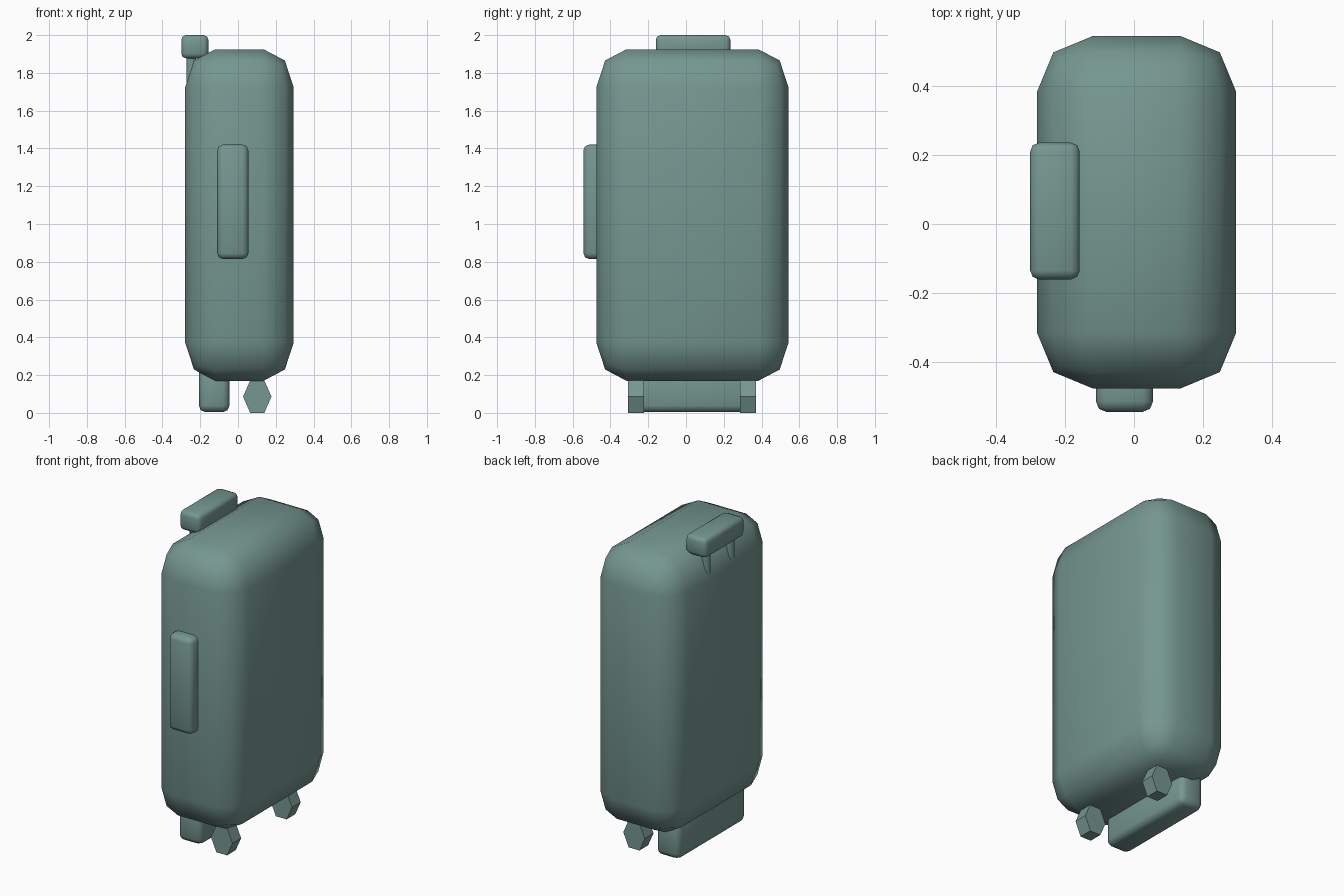
import bpy, bmesh, math
from mathutils import Matrix, Vector

if "Cube" in bpy.data.objects:
    bpy.data.objects.remove(bpy.data.objects["Cube"])

paint = bpy.data.materials.new("muted_teal")
paint.diffuse_color = (0.18, 0.31, 0.28, 1)
paint.use_nodes = True
paint.node_tree.nodes["Principled BSDF"].inputs["Base Color"].default_value = paint.diffuse_color


def finish(name, bm, angle):
    """Turn a bmesh into a named, shaded object."""
    bmesh.ops.recalc_face_normals(bm, faces=bm.faces)
    mesh = bpy.data.meshes.new(name)
    bm.to_mesh(mesh)
    bm.free()
    mesh.materials.append(paint)
    obj = bpy.data.objects.new(name, mesh)
    bpy.context.collection.objects.link(obj)
    bpy.ops.object.select_all(action='DESELECT')
    obj.select_set(True)
    bpy.context.view_layer.objects.active = obj
    bpy.ops.object.shade_smooth_by_angle(angle=math.radians(angle))
    return obj


def rounded_box(name, lo, hi, radius, z_stretch=1.0):
    """Box between two corners with two-segment rounded edges."""
    lo, hi = Vector(lo), Vector(hi)
    size = hi - lo
    bm = bmesh.new()
    bmesh.ops.create_cube(bm, size=1)
    bmesh.ops.scale(bm, verts=bm.verts, vec=(size.x, size.y, size.z / z_stretch))
    bmesh.ops.bevel(bm, geom=bm.edges[:], offset=radius, segments=2,
                    profile=0.5, affect='EDGES')
    bmesh.ops.scale(bm, verts=bm.verts, vec=(1, 1, z_stretch))
    bmesh.ops.translate(bm, verts=bm.verts, vec=(lo + hi) / 2)
    return finish(name, bm, 60)


def cylinder(name, sides, radius, depth, matrix, angle):
    bm = bmesh.new()
    bmesh.ops.create_cone(bm, cap_ends=True, segments=sides, radius1=radius,
                          radius2=radius, depth=depth, matrix=matrix)
    return finish(name, bm, angle)


# Main case
rounded_box("case_body", (-0.28, -0.475, 0.17), (0.295, 0.543, 1.925), 0.16, 1.27)

# Carry grip on the front side
rounded_box("side_grip", (-0.11, -0.543, 0.815), (0.055, -0.40, 1.42), 0.03)

# Pull handle and its two posts
rounded_box("pull_handle", (-0.30, -0.16, 1.877), (-0.157, 0.235, 2.0), 0.025)
for label, y in (("front", -0.08), ("back", 0.156)):
    cylinder(label + "_handle_post", 8, 0.028, 0.26,
             Matrix.Translation((-0.248, y, 1.78)) @ Matrix.Rotation(math.pi / 8, 4, 'Z'), 50)

# Standing foot bar
rounded_box("foot_bar", (-0.207, -0.308, 0.004), (-0.045, 0.37, 0.26), 0.035)

# Hexagonal wheels, axles along y, with flats at top and bottom
for label, y in (("front", -0.265), ("back", 0.328)):
    place = (Matrix.Translation((0.102, y, 0.086))
             @ Matrix.Diagonal((1, 1, 1.32, 1))
             @ Matrix.Rotation(math.pi / 2, 4, 'X'))
    bm = bmesh.new()
    bmesh.ops.create_cone(bm, cap_ends=True, segments=6, radius1=0.075,
                          radius2=0.075, depth=0.086)
    # Turn the hexagon so two corners point along x
    tip = max(bm.verts, key=lambda v: v.co.x).co
    bm.transform(place @ Matrix.Rotation(-math.atan2(tip.y, tip.x), 4, 'Z'))
    finish(label + "_wheel", bm, 30)
